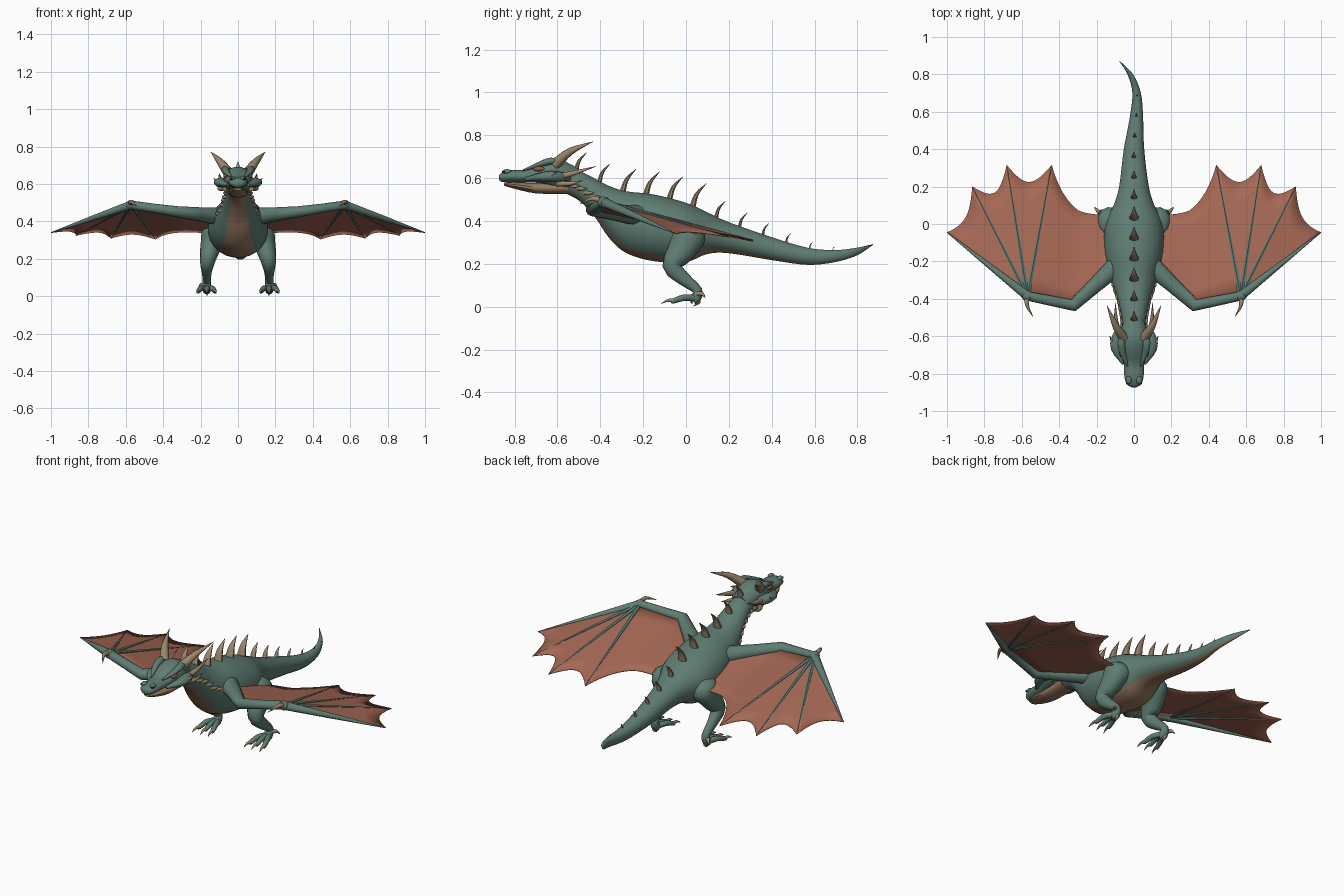
import bpy
import bmesh
import math
from mathutils import Vector

default_cube = bpy.data.objects.get("Cube")
if default_cube:
    bpy.data.objects.remove(default_cube, do_unlink=True)


def make_material(name, colour):
    material = bpy.data.materials.new(name)
    material.use_nodes = True
    rgba = (*colour, 1)
    material.diffuse_color = rgba
    material.node_tree.nodes["Principled BSDF"].inputs["Base Color"].default_value = rgba
    return material


SKIN = make_material("green_skin", (.115, .205, .17))
BELLY = make_material("tan_belly", (.31, .185, .115))
HORN = make_material("bone_tan", (.33, .245, .15))
WING = make_material("wing_red", (.38, .138, .09))
EYE = make_material("eye_rust", (.32, .1, .05))
DARK = make_material("nostril_dark", (.02, .025, .025))


def finish(name, bm, materials):
    """Turn a bmesh into a smooth shaded object."""
    mesh = bpy.data.meshes.new(name)
    bm.to_mesh(mesh)
    bm.free()
    for material in materials:
        mesh.materials.append(material)
    obj = bpy.data.objects.new(name, mesh)
    bpy.context.collection.objects.link(obj)
    bpy.ops.object.select_all(action="DESELECT")
    obj.select_set(True)
    bpy.context.view_layer.objects.active = obj
    bpy.ops.object.shade_smooth_by_angle(angle=math.radians(50))
    return obj


def spline(stations, steps):
    """Resample stations along a Catmull-Rom curve."""
    pts = [Vector(s) for s in stations]
    pts = [pts[0] * 2 - pts[1]] + pts + [pts[-1] * 2 - pts[-2]]
    result = []
    for a, b, c, d in zip(pts, pts[1:], pts[2:], pts[3:]):
        for k in range(steps):
            t = k / steps
            result.append(b + (c - a) * (t / 2) + (a * 2 - b * 5 + c * 4 - d) * (t * t / 2)
                          + (b * 3 - a - c * 3 + d) * (t ** 3 / 2))
    return result + [pts[-2]]


def loft(name, stations, material, side=1, steps=3, sides=10, ref=(0, 0, 1),
         tangent=None, under=None):
    """Skin elliptical rings (x, y, z, width radius, height radius) along a path."""
    rings = spline(stations, steps)
    centres = [Vector(r[:3]) for r in rings]
    bm = bmesh.new()
    loops = []
    for i, ring in enumerate(rings):
        along = tangent or centres[min(i + 1, len(rings) - 1)] - centres[max(i - 1, 0)]
        across = Vector(along).cross(Vector(ref)).normalized()
        up = across.cross(Vector(along)).normalized()
        loop = []
        for k in range(sides):
            angle = math.tau * (k + .5) / sides
            p = (centres[i] + across * math.cos(angle) * max(ring[3], .001)
                 + up * math.sin(angle) * max(ring[4], .001))
            loop.append(bm.verts.new((p.x * side, p.y, p.z)))
        loops.append(loop)
    for a, b in zip(loops, loops[1:]):
        for k in range(sides):
            n = (k + 1) % sides
            face = bm.faces.new((a[k], a[n], b[n], b[k]))
            if under and math.sin(math.tau * (k + 1) / sides) < -.75:
                face.material_index = 1
    bm.faces.new(loops[0])
    bm.faces.new(loops[-1])
    bmesh.ops.recalc_face_normals(bm, faces=bm.faces)
    return finish(name, bm, [material, under] if under else [material])


def spike(name, base, middle, tip, radius, side=1, flat=1, ref=(1, 0, 0), material=HORN):
    """A curved, tapering horn or claw."""
    loft(name, [(*base, radius, radius * flat), (*middle, radius * .65, radius * .65 * flat),
                (*tip, .001, .001)], material, side, sides=8, ref=ref)


def ball(name, centre, size, material, side):
    bm = bmesh.new()
    bmesh.ops.create_uvsphere(bm, u_segments=12, v_segments=8, radius=1)
    for v in bm.verts:
        v.co = [c * s + o for c, s, o in zip(v.co, size, (centre[0] * side, *centre[1:]))]
    finish(name, bm, [material])


# Body, neck and tail in one skin with a tan underside
BODY = [(0, -.6, .605, .055, .06), (0, -.5, .565, .065, .07), (0, -.42, .503, .083, .093),
        (0, -.36, .443, .103, .122), (0, -.28, .395, .13, .145), (0, -.15, .368, .158, .157),
        (0, 0, .347, .155, .139), (0, .1, .343, .11, .098), (0, .2, .322, .08, .073),
        (0, .4, .271, .055, .054), (.013, .57, .235, .036, .04), (.014, .7, .237, .023, .028),
        (-.02, .8, .258, .015, .018), (-.078, .872, .29, .002, .002)]
loft("body", BODY, SKIN, steps=4, sides=24, tangent=(0, 1, 0), under=BELLY)
BODY_RINGS = spline(BODY, 12)


def body_at(y):
    return min(BODY_RINGS, key=lambda r: abs(r[1] - y))


# Head and lower jaw
loft("head", [(0, -.5, .59, .05, .055), (0, -.6, .62, .078, .073), (0, -.68, .625, .073, .05),
              (0, -.75, .61, .056, .031), (0, -.82, .609, .052, .029), (0, -.86, .604, .036, .022),
              (0, -.873, .602, .012, .01)], SKIN, sides=16, tangent=(0, 1, 0))
loft("jaw", [(0, -.55, .555, .055, .03), (0, -.7, .553, .052, .025), (0, -.8, .566, .044, .016),
             (0, -.85, .572, .02, .007)], BELLY, sides=12, tangent=(0, 1, 0))

# Back spines, shrinking toward the tail
for i in range(12):
    y = -.515 + .109 * i
    ring = body_at(y)
    height = .1 if 1 < i < 6 else .08 if i < 2 else max(.015, .07 - .011 * (i - 6))
    top = ring[2] + ring[4]
    spike(f"back_spine_{i}", (ring[0], y, top - .012), (ring[0], y + height * .2, top + height * .5),
          (ring[0], y + height * .65, top + height), height * .28, flat=.55,
          ref=(0, 1, 0))

for side, word in ((1, "left"), (-1, "right")):
    # Horns, cheeks, brows, eyes and nostrils
    spike(f"{word}_horn", (.055, -.61, .665), (.1, -.54, .725), (.145, -.435, .77), .028, side)
    spike(f"{word}_cheek_horn", (.08, -.6, .605), (.095, -.52, .625), (.1, -.42, .655), .018, side)
    spike(f"{word}_lower_horn", (.07, -.6, .575), (.1, -.54, .575), (.105, -.48, .59), .015, side)
    loft(f"{word}_cheek", [(.055, -.75, .595, .008, .008), (.095, -.665, .607, .03, .022),
                           (.085, -.6, .607, .032, .026), (.06, -.54, .6, .01, .01)], SKIN, side)
    spike(f"{word}_cheek_spike", (.09, -.65, .61), (.115, -.63, .616), (.13, -.6, .63), .015, side)
    loft(f"{word}_brow", [(.035, -.76, .637, .004, .004), (.06, -.69, .662, .017, .012),
                          (.068, -.63, .68, .02, .016), (.06, -.57, .675, .005, .005)], SKIN, side)
    ball(f"{word}_eye", (.065, -.685, .643), (.014, .028, .012), EYE, side)
    ball(f"{word}_nostril_bump", (.028, -.835, .63), (.016, .022, .012), SKIN, side)
    ball(f"{word}_nostril", (.035, -.85, .63), (.008, .009, .006), DARK, side)

    # Row of small plates along the neck
    for i in range(10):
        y = -.57 + .032 * i
        ring = body_at(y)
        x, z = ring[3] * .98, ring[2] + ring[4] * (-.35 + .06 * i)
        spike(f"{word}_neck_plate_{i}", (x - .012, y, z), (x + .008, y + .02, z - .002),
              (x + .014, y + .048, z), .013, side)

    # Leg with a heavy thigh, backswept shin and clawed foot
    loft(f"{word}_leg", [(.1, .02, .38, .03, .03), (.118, .01, .335, .075, .085),
                         (.145, -.02, .265, .056, .068), (.163, -.065, .19, .042, .045),
                         (.167, -.01, .13, .027, .032), (.167, .055, .075, .022, .022),
                         (.167, .04, .035, .024, .026), (.167, .02, .025, .01, .01)],
         SKIN, side, sides=14, ref=(0, 1, .4))
    for i, spread in enumerate((-.042, 0, .045)):
        x = .167 + spread
        loft(f"{word}_toe_{i}", [(.167 + spread * .2, .04, .04, .016, .016),
                                 (x - spread * .3, -.01, .042, .015, .015),
                                 (x, -.06, .026, .012, .012), (x, -.07, .024, .006, .006)], SKIN, side)
        spike(f"{word}_toe_claw_{i}", (x, -.055, .028), (x + spread * .1, -.085, .029),
              (x + spread * .2, -.115, .014), .011, side)
    spike(f"{word}_heel_claw", (.167, .045, .035), (.167, .06, .022), (.165, .035, .002), .015, side)
    spike(f"{word}_ankle_claw", (.175, .05, .06), (.198, .075, .06), (.212, .09, .042), .014, side)

    # Wing arm, thumb claw and finger bones
    shoulder, elbow, wrist = Vector((.09, -.22, .425)), Vector((.325, -.435, .452)), Vector((.57, -.385, .488))
    tips = [Vector(t) for t in ((1, -.045, .34), (.865, .2, .325), (.68, .315, .31), (.44, .315, .305))]
    hip = Vector((.15, .04, .335))
    loft(f"{word}_wing_arm", [(*shoulder, .055, .05), (*shoulder.lerp(elbow, .5), .042, .038),
                              (*elbow, .034, .03), (*elbow.lerp(wrist, .5), .028, .025),
                              (*wrist, .026, .024), (*wrist.lerp(tips[0], .5), .014, .014),
                              (*tips[0], .002, .002)], SKIN, side, steps=1, sides=12)
    ball(f"{word}_wrist", wrist, (.03, .03, .026), SKIN, side)
    spike(f"{word}_thumb_claw", wrist, (.572, -.435, .505), (.54, -.495, .48), .016, side, ref=(0, 0, 1))
    for i, tip in enumerate(tips[1:]):
        loft(f"{word}_wing_finger_{i}", [(*wrist, .014, .012), (*wrist.lerp(tip, .5), .008, .008),
                                         (*tip, .002, .002)], SKIN, side, sides=6)

    # Scalloped membrane: three finger panels and one panel back to the hip
    bm = bmesh.new()
    panels = list(zip(tips, tips[1:] + [hip], (.09, .14, .13, .17)))
    for number, (start, end, depth) in enumerate(panels):
        grid = []
        for i in range(13):
            u = i / 12
            root = wrist
            if number == 3:
                root = wrist.lerp(elbow, u * 2) if u < .5 else elbow.lerp(shoulder, u * 2 - 1)
            rim = start.lerp(end, u).lerp(root, depth * 4 * u * (1 - u))
            column = [root.lerp(rim, k / 6) for k in range(7)]
            grid.append([bm.verts.new((p.x * side, p.y, p.z)) for p in column])
        for a, b in zip(grid, grid[1:]):
            for k in range(6):
                bm.faces.new((a[k], a[k + 1], b[k + 1], b[k]))
    bmesh.ops.remove_doubles(bm, verts=bm.verts, dist=.0005)
    bmesh.ops.recalc_face_normals(bm, faces=bm.faces)
    membrane = finish(f"{word}_wing_membrane", bm, [WING])
    solid = membrane.modifiers.new("thickness", "SOLIDIFY")
    solid.thickness = .004
    solid.offset = 0
